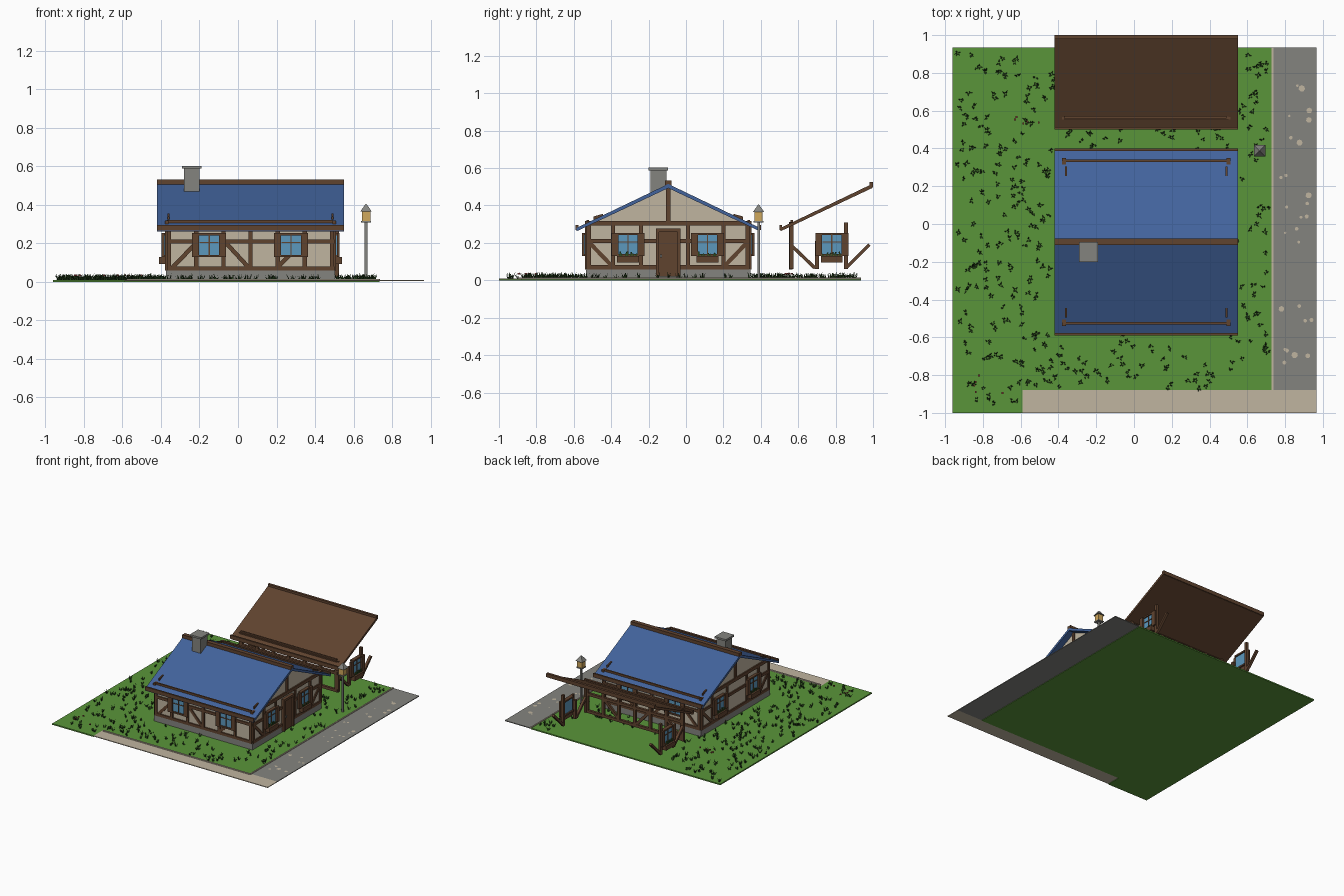
import bpy
import bmesh
import math
import random
from mathutils import Matrix, Vector

cube = bpy.data.objects.get("Cube")
if cube:
    bpy.data.objects.remove(cube, do_unlink=True)
random.seed(4)


def material(name, r, g, b):
    lin = [(c / 255 / 12.92) if c < 11 else ((c / 255 + 0.055) / 1.055) ** 2.4 for c in (r, g, b)]
    m = bpy.data.materials.new(name)
    m.use_nodes = True
    m.diffuse_color = (*lin, 1)
    m.node_tree.nodes["Principled BSDF"].inputs["Base Color"].default_value = (*lin, 1)
    return m


PLASTER = material("plaster", 192, 181, 160)
TIMBER = material("timber brown", 96, 67, 47)
BLUE = material("roof blue", 66, 99, 156)
STONE = material("stone grey", 132, 132, 127)
LAWN = material("lawn green", 90, 149, 58)
BLADE = material("dark leaf green", 42, 72, 32)
GLASS = material("window blue", 92, 152, 190)
GLOW = material("lamp yellow", 208, 168, 92)
FLOWER = material("flower red", 150, 60, 60)


class Part:
    """Collects simple solids into one named object."""

    def __init__(self, name, mat):
        self.name, self.mat, self.bm = name, mat, bmesh.new()

    def solid(self, matrix):
        bmesh.ops.create_cube(self.bm, size=1, matrix=matrix)

    def box(self, x0, x1, y0, y1, z0, z1):
        mid = Vector((x0 + x1, y0 + y1, z0 + z1)) / 2
        self.solid(Matrix.Translation(mid) @ Matrix.Diagonal((x1 - x0, y1 - y0, z1 - z0, 1)))

    def prism(self, profile, x0, x1):
        ends = [[self.bm.verts.new((x, y, z)) for y, z in profile] for x in (x0, x1)]
        self.bm.faces.new(ends[0])
        self.bm.faces.new(ends[1])
        n = len(profile)
        for i in range(n):
            j = (i + 1) % n
            self.bm.faces.new((ends[0][i], ends[0][j], ends[1][j], ends[1][i]))

    def bar(self, wall, u0, z0, u1, z1, wide=0.022, deep=0.02, out=0.0):
        """Beam between two points in a wall plane."""
        length, angle = math.hypot(u1 - u0, z1 - z0), math.atan2(z1 - z0, u1 - u0)
        mid = Matrix.Translation(((u0 + u1) / 2, out, (z0 + z1) / 2))
        self.solid(wall @ mid @ Matrix.Rotation(-angle, 4, "Y") @ Matrix.Diagonal((length, deep, wide, 1)))

    def done(self, recalc=True):
        if recalc:
            bmesh.ops.recalc_face_normals(self.bm, faces=self.bm.faces)
        me = bpy.data.meshes.new(self.name)
        self.bm.to_mesh(me)
        self.bm.free()
        me.materials.append(self.mat)
        ob = bpy.data.objects.new(self.name, me)
        bpy.context.collection.objects.link(ob)
        return ob


def wall_frame(origin, u, n):
    m = Matrix.Identity(4)
    for i, col in enumerate((u, n, (0, 0, 1), origin)):
        for r in range(3):
            m[r][i] = col[r]
    return m


# House extents
X0, X1, Y0, Y1, RIDGE = -0.37, 0.50, -0.53, 0.34, -0.095
RX0, RX1, EAVE, TOP, SHIFT = -0.42, 0.55, 0.28, 0.515, 1.09
MX = (X0 + X1) / 2
front = wall_frame((0, Y0, 0), (1, 0, 0), (0, -1, 0))
back = wall_frame((0, Y1, 0), (1, 0, 0), (0, 1, 0))
east = wall_frame((X1, 0, 0), (0, 1, 0), (1, 0, 0))
west = wall_frame((X0, 0, 0), (0, 1, 0), (-1, 0, 0))
away = Matrix.Translation((0, SHIFT, 0))

# Ground, road and path
p = Part("lawn", LAWN)
p.box(-0.96, 0.735, -0.88, 0.935, 0, 0.01)
p.box(-0.96, -0.59, -1, -0.88, 0, 0.01)
p.done()
p = Part("road", STONE)
p.box(0.735, 0.965, -0.88, 0.935, 0.004, 0.01)
p.done()
p = Part("path", PLASTER)
p.box(-0.59, 0.965, -1, -0.88, 0.004, 0.01)
p.done()
p = Part("kerb", PLASTER)
p.box(-0.58, 0.735, -0.897, -0.885, 0.005, 0.016)
p.box(0.728, 0.738, -0.885, 0.935, 0.005, 0.016)
p.done()
p = Part("road_patches", PLASTER)
for i in range(26):
    spot = Matrix.Translation((random.uniform(0.77, 0.94), random.uniform(-0.85, 0.9), 0.0105))
    bmesh.ops.create_circle(p.bm, cap_ends=True, segments=7, radius=random.uniform(0.006, 0.018), matrix=spot)
p.done()

# Foundation, walls and roof
p = Part("foundation", STONE)
p.box(X0 - 0.005, X1 + 0.005, Y0 - 0.005, Y1 + 0.005, 0.002, 0.06)
p.done()
p = Part("plaster_walls", PLASTER)
p.prism([(Y0, 0.05), (Y1, 0.05), (Y1, 0.295), (RIDGE, 0.50), (Y0, 0.295)], X0, X1)
p.done()


def slope(name, mat, side, shift=0):
    eave = RIDGE + side * 0.49 + shift
    top = RIDGE + shift
    s = Part(name, mat)
    s.prism([(eave, EAVE), (top, TOP), (top, TOP - 0.022), (eave, EAVE - 0.018)], RX0, RX1)
    s.done()


slope("front_roof", BLUE, -1)
slope("back_roof", BLUE, 1)
slope("shelter_roof", TIMBER, -1, SHIFT)

p = Part("roof_trim", TIMBER)
p.box(RX0, RX1, RIDGE - 0.017, RIDGE + 0.017, 0.505, 0.533)
p.box(RX0, RX1, RIDGE + SHIFT - 0.015, RIDGE + SHIFT + 0.005, 0.495, 0.525)
for side, shift in ((-1, 0), (1, 0), (-1, SHIFT)):
    y = RIDGE + shift + side * 0.488
    p.box(RX0, RX1, y - 0.007, y + 0.007, 0.268, 0.296)
    y = RIDGE + shift + side * 0.43
    p.box(X0, X1 - 0.01, y - 0.006, y + 0.006, 0.29, 0.322)
    if not shift:
        for x in (X0 + 0.01, X1 - 0.01):
            p.prism([(RIDGE + side * d, TOP - 0.48 * d + lift)
                     for d, lift in ((0.35, 0), (0.40, 0), (0.40, 0.018), (0.35, 0.008))], x - 0.005, x + 0.005)
p.done()

# Chimney
p = Part("chimney", STONE)
p.box(-0.28, -0.20, -0.19, -0.105, 0.42, 0.59)
p.box(-0.29, -0.19, -0.20, -0.095, 0.588, 0.603)
p.done()

# Timber framing
p = Part("house_timbers", TIMBER)
for w in (front, back):
    for z in (0.07, 0.21, 0.29):
        p.bar(w, X0, z, X1, z)
    for i in range(7):
        u = X0 + 0.012 + i * (X1 - X0 - 0.024) / 6
        p.bar(w, u, 0.06, u, 0.29)
    for a, b in ((-0.345, -0.22), (0.06, -0.06), (0.20, 0.33)):
        p.bar(w, a, 0.07, b, 0.20, deep=0.016)
for w in (east, west):
    for z in (0.07, 0.21):
        for a, b in ((Y0, -0.16), (-0.03, Y1)) if w is east else ((Y0, Y1),):
            p.bar(w, a, z, b, z)
    p.bar(w, Y0 - 0.01, 0.305, Y1 + 0.01, 0.305, 0.026)
    p.bar(w, RIDGE, 0.3, RIDGE, 0.49)
    for d in (-0.425, -0.295, -0.145, 0.105, 0.295, 0.425):
        p.bar(w, RIDGE + d, 0.06, RIDGE + d, 0.30)
    for s in (-1, 1):
        p.bar(w, RIDGE + s * 0.42, 0.20, RIDGE + s * 0.295, 0.07, deep=0.016)
p.done()

# Open shelter frame behind the house
p = Part("shelter_timbers", TIMBER)
w = away @ front
for z in (0.07, 0.21, 0.30):
    p.bar(w, X0, z, X1, z)
for i in range(7):
    u = X0 + 0.012 + i * (X1 - X0 - 0.024) / 6
    p.bar(w, u, 0.06, u, 0.30)
for a, b in ((-0.345, -0.22), (0.06, -0.06), (0.20, 0.33)):
    p.bar(w, a, 0.07, b, 0.20, deep=0.016)
for w in (away @ east, away @ west):
    p.bar(w, -0.525, 0.06, -0.525, 0.31)
    p.bar(w, -0.39, 0.06, -0.39, 0.21)
    p.bar(w, -0.235, 0.06, -0.235, 0.31)
    p.bar(w, -0.52, 0.18, -0.40, 0.065, 0.018)
    p.bar(w, -0.23, 0.07, -0.11, 0.19, 0.018)
p.done()

# Windows with shutters, and planters on the gable ends
frames, panes = Part("window_frames", TIMBER), Part("window_panes", GLASS)
planters, leaves = Part("planters", TIMBER), Part("planter_leaves", BLADE)
spots = [(w, u, False) for w in (front, back) for u in (-0.15, 0.275)]
spots += [(w, u, True) for w in (east, west) for u in (-0.31, 0.115)]
spots += [(away @ w, -0.31, True) for w in (east, west)]
for w, u, planter in spots:
    panes.bar(w, u - 0.052, 0.19, u + 0.052, 0.19, 0.115, 0.01, 0.009)
    for z in (0.135, 0.248):
        frames.bar(w, u - 0.055, z, u + 0.055, z, 0.012, 0.03, 0.008)
    frames.bar(w, u - 0.05, 0.205, u + 0.05, 0.205, 0.006, 0.012, 0.012)
    frames.bar(w, u, 0.135, u, 0.248, 0.007, 0.012, 0.012)
    for s in (-1, 1):
        frames.bar(w, u + s * 0.07, 0.13, u + s * 0.07, 0.253, 0.036, 0.014, 0.02)
    if planter:
        planters.bar(w, u - 0.058, 0.112, u + 0.058, 0.112, 0.036, 0.035, 0.022)
        for i in range(7):
            x = u - 0.045 + i * 0.015
            leaves.bar(w, x, 0.125, x + random.uniform(-0.01, 0.01), random.uniform(0.14, 0.155), 0.008, 0.01, 0.022)
for part in (frames, panes, planters, leaves):
    part.done()

# Door
p = Part("door", TIMBER)
p.bar(east, RIDGE, 0.02, RIDGE, 0.26, 0.105, 0.02, 0.006)
for s in (-1, 1):
    p.bar(east, RIDGE + s * 0.058, 0.02, RIDGE + s * 0.058, 0.27, 0.016, 0.035, 0.008)
p.bar(east, RIDGE - 0.066, 0.268, RIDGE + 0.066, 0.268, 0.018, 0.035, 0.008)
p.done()
p = Part("door_knob", STONE)
p.bar(east, RIDGE - 0.045, 0.13, RIDGE - 0.033, 0.13, 0.014, 0.012, 0.021)
p.done()

# Street lamp
LX, LY = 0.665, 0.388
p = Part("lamp_post", STONE)
p.box(LX - 0.007, LX + 0.007, LY - 0.007, LY + 0.007, 0.005, 0.315)
p.box(LX - 0.026, LX + 0.026, LY - 0.026, LY + 0.026, 0.308, 0.316)
bmesh.ops.create_cone(p.bm, cap_ends=True, segments=4, radius1=0.043, radius2=0.003, depth=0.04,
                      matrix=Matrix.Translation((LX, LY, 0.385)) @ Matrix.Rotation(math.pi / 4, 4, "Z"))
p.done()
p = Part("lantern", GLOW)
p.box(LX - 0.022, LX + 0.022, LY - 0.022, LY + 0.022, 0.316, 0.366)
p.done()

# Grass tufts and a few flowers
tufts, blooms = Part("grass_tufts", BLADE), Part("flowers", FLOWER)
count = 0
while count < 340:
    x, y = random.uniform(-0.94, 0.71), random.uniform(-0.97, 0.92)
    indoors = X0 - 0.03 < x < X1 + 0.03 and (Y0 - 0.03 < y < Y1 + 0.03 or y > 0.52)
    if indoors or (x > -0.61 and y < -0.87):
        continue
    count += 1
    for i in range(6):
        a = random.uniform(0, math.tau)
        lean = Vector((math.cos(a), math.sin(a), 0))
        side = Vector((-lean.y, lean.x, 0)) * 0.004
        root = Vector((x, y, 0.009)) + lean * 0.004
        tip = root + lean * random.uniform(0.006, 0.018) + Vector((0, 0, random.uniform(0.015, 0.036)))
        tufts.bm.faces.new([tufts.bm.verts.new(v) for v in (root - side, root + side, tip)])
for cx, cy in ((-0.55, 0.53), (-0.77, -0.85)):
    for i in range(5):
        x, y = cx + random.uniform(-0.08, 0.08), cy + random.uniform(-0.06, 0.06)
        blooms.box(x - 0.005, x + 0.005, y - 0.005, y + 0.005, 0.03, 0.038)
tufts.done(False)
blooms.done()
